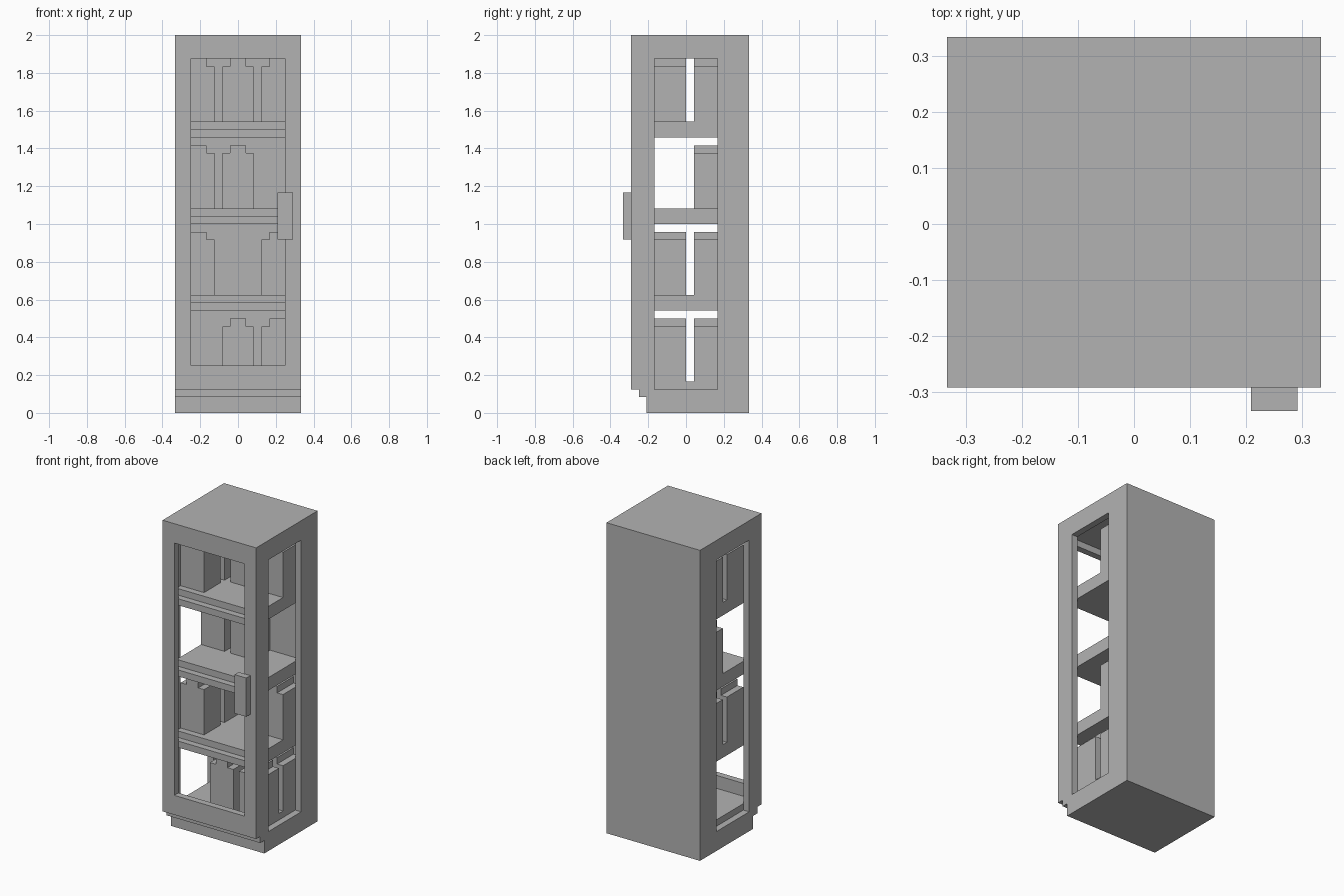
import bpy
import bmesh

U = 1 / 24  # one building block of the grid

old = bpy.data.objects.get("Cube")
if old:
    bpy.data.objects.remove(old, do_unlink=True)

grey = bpy.data.materials.new("plain_grey")
grey.use_nodes = True
colour = (0.45, 0.45, 0.45, 1)
grey.diffuse_color = colour
grey.node_tree.nodes["Principled BSDF"].inputs["Base Color"].default_value = colour


def extrude_profile(name, points, x0, x1):
    """Extrude a (y, z) outline along x, in grid blocks."""
    bm = bmesh.new()
    face = bm.faces.new([bm.verts.new((x0 * U, y * U, z * U)) for y, z in points])
    out = bmesh.ops.extrude_face_region(bm, geom=[face])["geom"]
    verts = [g for g in out if isinstance(g, bmesh.types.BMVert)]
    bmesh.ops.translate(bm, verts=verts, vec=((x1 - x0) * U, 0, 0))
    bmesh.ops.recalc_face_normals(bm, faces=bm.faces)
    mesh = bpy.data.meshes.new(name)
    bm.to_mesh(mesh)
    bm.free()
    mesh.materials.append(grey)
    obj = bpy.data.objects.new(name, mesh)
    bpy.context.collection.objects.link(obj)
    return obj


def box(name, x, y, z):
    outline = [(y[0], z[0]), (y[1], z[0]), (y[1], z[1]), (y[0], z[1])]
    return extrude_profile(name, outline, x[0], x[1])


def cut(obj, x, y, z):
    cutter = box("cutter", x, y, z)
    cutter.hide_render = True
    mod = obj.modifiers.new("cut", "BOOLEAN")
    mod.operation = "DIFFERENCE"
    mod.solver = "EXACT"
    mod.object = cutter
    bpy.context.view_layer.objects.active = obj
    bpy.ops.object.modifier_apply(modifier=mod.name)
    bpy.data.objects.remove(cutter, do_unlink=True)


# Cabinet with a stepped toe space, hollowed out and opened on three sides
cabinet = extrude_profile("cabinet", [
    (-5, 0), (8, 0), (8, 48), (-7, 48), (-7, 3), (-6, 3), (-6, 2), (-5, 2)], -8, 8)
cut(cabinet, (-7, 7), (-6, 5), (3, 46))    # interior
cut(cabinet, (-9, 9), (-4, 4), (3, 45))    # side openings
cut(cabinet, (-6, 6), (-9, -5), (6, 45))   # door opening

# Interior floor and door handle
box("floor", (-7, 7), (-6, 5), (3, 4))
box("door_handle", (5, 7), (-8, -7), (22, 28))

# Shelves with a projecting lower lip
for i, z in enumerate((13, 24, 35)):
    extrude_profile(f"shelf_{i + 1}", [
        (-6, z), (5, z), (5, z + 2), (-5, z + 2), (-5, z + 1), (-6, z + 1)], -7, 7)

# Capped cartons: columns filled in the front and back rows of each level
columns = {"left": 5, "middle": 0, "right": -5}
rows = {"front": -4, "back": 1}
stock = [
    (4, {"front": ("left", "middle"), "back": ("left", "middle")}),
    (15, {"front": ("right",), "back": ("left", "right")}),
    (26, {"front": (), "back": ("middle", "right")}),
    (37, {"front": ("right",), "back": ("left", "middle", "right")}),
]
for level, (z, layout) in enumerate(stock):
    for row, names in layout.items():
        depth = (rows[row], rows[row] + 4)
        for col in names:
            x = columns[col]
            label = f"carton_{level + 1}_{row}_{col}"
            box(label, (x - 2, x + 2), depth, (z, z + 7))
            box(label + "_cap", (x - 1, x + 1), depth, (z + 7, z + 8))
